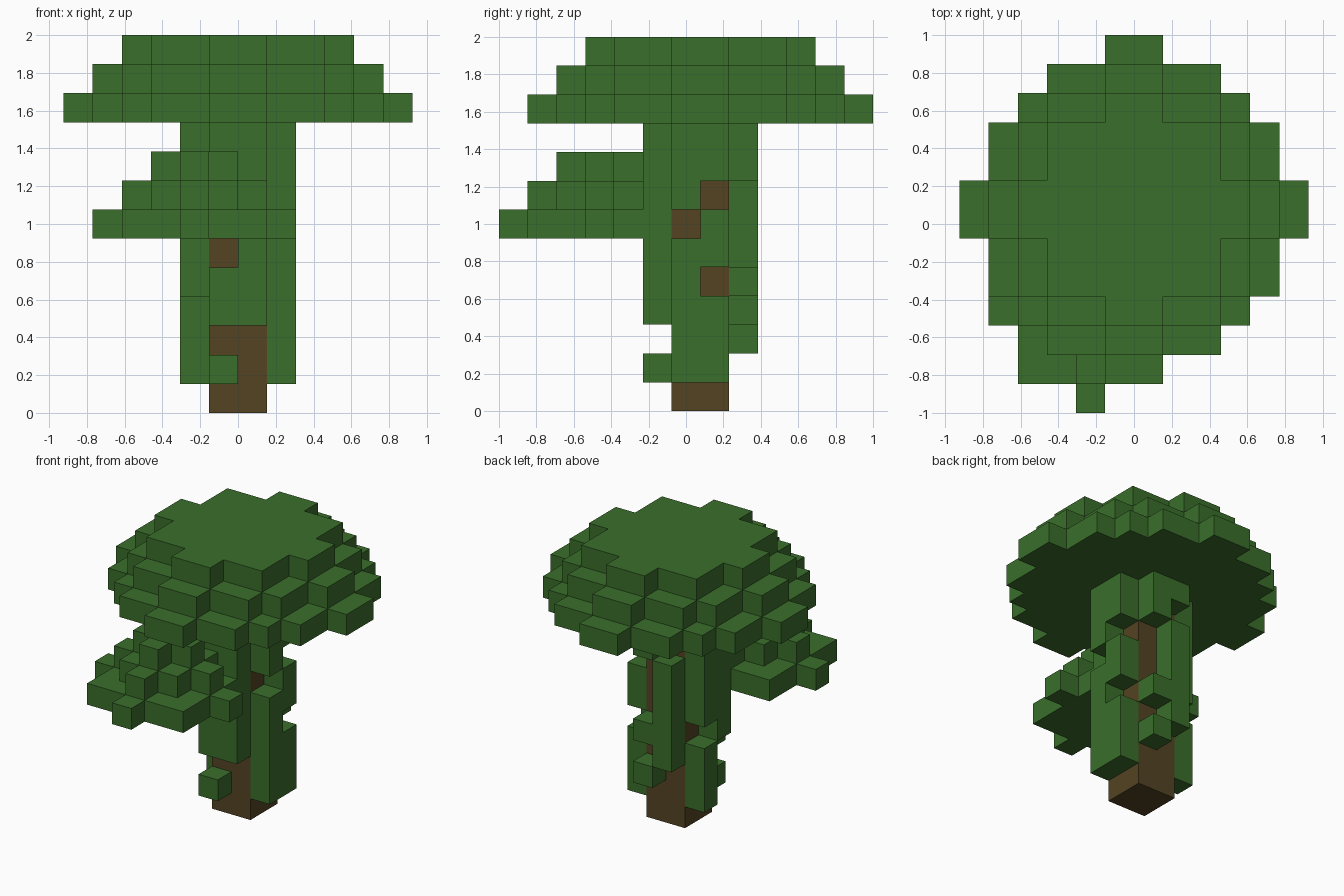
import bpy
import bmesh
from mathutils import Vector

if "Cube" in bpy.data.objects:
    bpy.data.objects.remove(bpy.data.objects["Cube"], do_unlink=True)

U = 2 / 13        # edge of one block
Y_OFFSET = 0.5    # trunk axis sits half a block behind the centre


def material(name, color):
    mat = bpy.data.materials.new(name)
    mat.use_nodes = True
    mat.diffuse_color = color
    mat.node_tree.nodes["Principled BSDF"].inputs["Base Color"].default_value = color
    return mat


LEAF = material("leaf green", (0.042, 0.156, 0.024, 1))
BARK = material("bark brown", (0.087, 0.056, 0.016, 1))


def block_object(name, cells, mat):
    """Skin a set of unit cells, keeping only the outer faces."""
    cells = set(cells)
    bm = bmesh.new()
    for cell in cells:
        for axis in range(3):
            for side in (0, 1):
                step = [0, 0, 0]
                step[axis] = 2 * side - 1
                if tuple(c + s for c, s in zip(cell, step)) in cells:
                    continue
                corners = []
                for a, b in ((0, 0), (1, 0), (1, 1), (0, 1)):
                    p = Vector(cell)
                    p[axis] += side
                    p[(axis + 1) % 3] += a
                    p[(axis + 2) % 3] += b
                    p.y += Y_OFFSET
                    corners.append(bm.verts.new(p * U))
                bm.faces.new(corners if side else corners[::-1])
    bmesh.ops.remove_doubles(bm, verts=bm.verts, dist=U / 100)
    bmesh.ops.dissolve_limit(bm, angle_limit=0.01, verts=bm.verts, edges=bm.edges)
    mesh = bpy.data.meshes.new(name)
    bm.to_mesh(mesh)
    bm.free()
    mesh.materials.append(mat)
    obj = bpy.data.objects.new(name, mesh)
    bpy.context.collection.objects.link(obj)
    return obj


def disc(cx, cy, z, limit, reach=7):
    """Cells of one round layer, measured from cell centres."""
    span = range(-reach - 4, reach + 4)
    return [(x, y, z) for x in span for y in span
            if (x + 0.5 - cx) ** 2 + (y + 0.5 - cy) ** 2 <= limit]


def column(x, y, low, high, gaps=()):
    return [(x, y, z) for z in range(low, high) if z not in gaps]


# Trunk
trunk = [c for x in (-1, 0) for y in (-1, 0) for c in column(x, y, 0, 10)]
block_object("trunk", trunk, BARK)

# Crown: three shrinking round layers
crown = []
for layer, radius in enumerate((5.6, 4.6, 3.6)):
    crown += disc(0, 0, 10 + layer, radius ** 2)
block_object("crown", crown, LEAF)

# Side foliage clump, kept clear of the trunk
clump = []
for layer, radius in enumerate((3, 2, 1)):
    clump += disc(-1.5, -3.5, 6 + layer, radius ** 2 + 0.1)
block_object("side_foliage", set(clump) - set(trunk), LEAF)

# Vines on the four sides of the trunk
block_object("front_vines",
             column(-1, -2, 1, 10, (2, 5)) + column(0, -2, 3, 10), LEAF)
block_object("back_vines",
             column(0, 1, 2, 10, (3, 5, 6, 7)) + column(-1, 1, 3, 10, (8,)), LEAF)
block_object("left_vines",
             column(1, -1, 1, 10, (6,)) + column(1, 0, 1, 10, (4, 7)), LEAF)
block_object("right_vines",
             column(-2, -1, 4, 10) + column(-2, 0, 1, 10, (4,)), LEAF)
